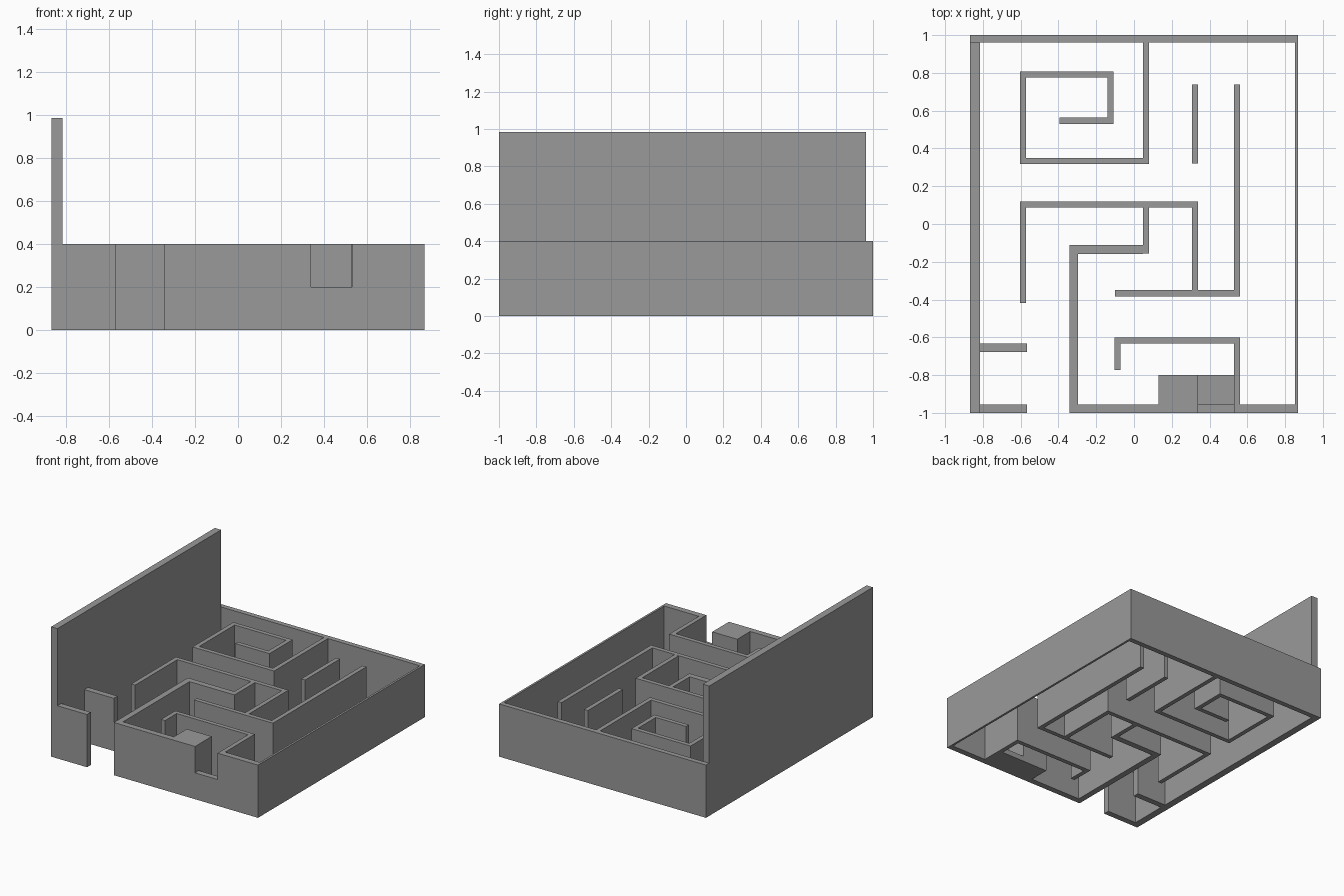
import bpy
import bmesh
from mathutils import Vector

cube = bpy.data.objects.get("Cube")
if cube:
    bpy.data.objects.remove(cube, do_unlink=True)

grey = bpy.data.materials.new("plain grey")
grey.use_nodes = True
colour = (0.32, 0.32, 0.32, 1)
grey.diffuse_color = colour
grey.node_tree.nodes["Principled BSDF"].inputs["Base Color"].default_value = colour

HEIGHT = 0.4
THIN = (0.0165, 0.0165)    # half thickness across x and across y
THICK = (0.0225, 0.0225)


def prism(name, outline, z0, z1):
    """Extrude a flat outline upwards into a solid."""
    bm = bmesh.new()
    base = bm.faces.new([bm.verts.new((x, y, z0)) for x, y in outline])
    new = bmesh.ops.extrude_face_region(bm, geom=[base])["geom"]
    top = [v for v in new if isinstance(v, bmesh.types.BMVert)]
    bmesh.ops.translate(bm, verts=top, vec=(0, 0, z1 - z0))
    bmesh.ops.recalc_face_normals(bm, faces=bm.faces)
    mesh = bpy.data.meshes.new(name)
    bm.to_mesh(mesh)
    bm.free()
    mesh.materials.append(grey)
    obj = bpy.data.objects.new(name, mesh)
    bpy.context.collection.objects.link(obj)
    return obj


def box(name, x0, x1, y0, y1, z1=HEIGHT):
    return prism(name, [(x0, y0), (x1, y0), (x1, y1), (x0, y1)], 0, z1)


def wall(name, path, half=THIN):
    """Raise a wall along a right-angled centre line with mitred corners."""
    pts = [Vector(p) for p in path]
    normals = []
    for a, b in zip(pts, pts[1:]):
        d = (b - a).normalized()
        normals.append(Vector((-d.y, d.x)))
    left, right = [], []
    for i, p in enumerate(pts):
        n = sum(normals[max(i - 1, 0):i + 1], Vector((0, 0)))
        offset = Vector((n.x * half[0], n.y * half[1]))
        left.append(p + offset)
        right.append(p - offset)
    return prism(name, right + left[::-1], 0, HEIGHT)


# Outer walls, with the tall panel on one side
box("tall_side_panel", -0.868, -0.815, -1, 0.962, 0.985)
box("back_wall", -0.868, 0.868, 0.962, 1)
box("left_side_wall", 0.852, 0.868, -1, 0.962)
wall("front_wall_end", [(-0.815, -0.9775), (-0.567, -0.9775)], THICK)
box("front_wall_corner", 0.53, 0.852, -1, -0.955)

# Front wall, entrance wall and the branch it leads to
wall("entrance_wall", [(0.0475, -0.135), (-0.319, -0.135), (-0.319, -0.9775),
                       (0.34, -0.9775)], THICK)
wall("entrance_branch", [(0.064, 0.087), (0.064, -0.157)])
wall("entrance_stub", [(-0.815, -0.656), (-0.567, -0.656)], THICK)

# Inner maze walls
wall("spiral_wall", [(-0.395, 0.547), (-0.124, 0.547), (-0.124, 0.791),
                     (-0.587, 0.791), (-0.587, 0.333), (0.064, 0.333),
                     (0.064, 0.962)])
wall("free_wall", [(0.323, 0.32), (0.323, 0.738)])
wall("long_hook_wall", [(0.545, 0.738), (0.545, -0.367), (-0.1, -0.367)])
wall("middle_wall", [(-0.587, -0.418), (-0.587, 0.103), (0.323, 0.103),
                     (0.323, -0.35)])
wall("front_hook_wall", [(-0.088, -0.773), (-0.088, -0.617), (0.545, -0.617),
                         (0.545, -0.955)])

# Block, sill and low floor around the front opening
box("opening_block", 0.13, 0.34, -0.955, -0.8)
box("opening_sill", 0.34, 0.53, -1, -0.955, 0.2)
box("opening_floor", 0.34, 0.5285, -0.955, -0.8, 0.04)
